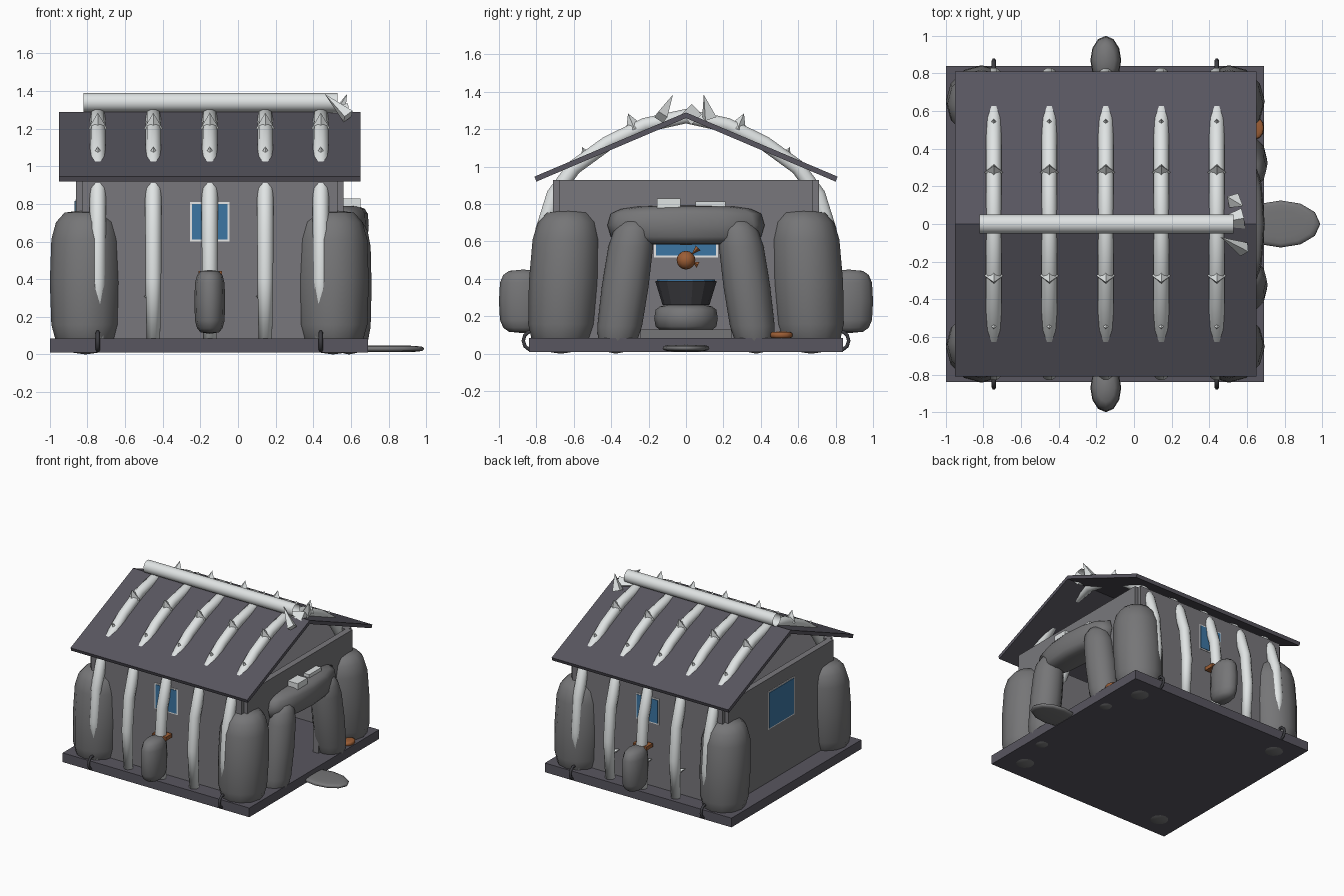
import bpy, bmesh, math
from mathutils import Vector, Matrix

if "Cube" in bpy.data.objects:
    bpy.data.objects.remove(bpy.data.objects["Cube"])


def mat(name, r, g, b):
    m = bpy.data.materials.new(name)
    m.diffuse_color = (r, g, b, 1)
    m.use_nodes = True
    m.node_tree.nodes["Principled BSDF"].inputs["Base Color"].default_value = m.diffuse_color
    return m


STONE = mat("boulder_grey", .18, .18, .185)
WALL = mat("wall_grey", .19, .187, .2)
SLATE = mat("slate", .098, .093, .115)
BONE = mat("bone", .74, .77, .77)
BLUE = mat("window_blue", .045, .18, .37)
WHITE = mat("frame_white", .9, .9, .9)
BROWN = mat("orange_brown", .33, .11, .035)
DARK = mat("dark_iron", .045, .045, .052)


def finish(name, bm, m, smooth=False):
    bmesh.ops.recalc_face_normals(bm, faces=bm.faces)
    me = bpy.data.meshes.new(name)
    bm.to_mesh(me)
    bm.free()
    me.materials.append(m)
    for p in me.polygons:
        p.use_smooth = smooth
    o = bpy.data.objects.new(name, me)
    bpy.context.collection.objects.link(o)
    return o


def box(name, x0, x1, y0, y1, z0, z1, m):
    bm = bmesh.new()
    bmesh.ops.create_cube(bm, size=1)
    for v in bm.verts:
        v.co = ((x0 + x1) / 2 + v.co.x * (x1 - x0), (y0 + y1) / 2 + v.co.y * (y1 - y0),
                (z0 + z1) / 2 + v.co.z * (z1 - z0))
    return finish(name, bm, m)


def boulder(name, c, h, m=STONE, p=.55, lean=(0, 0), seg=12, rings=8):
    """Squarish ellipsoid with half sizes h; top shifted by lean."""
    bm = bmesh.new()
    bmesh.ops.create_uvsphere(bm, u_segments=seg, v_segments=rings, radius=1)
    for v in bm.verts:
        x, y, z = v.co
        r = math.hypot(x, y)
        k = r ** (p - 1) if r > 1e-4 else 0
        z = math.copysign(abs(z) ** p, z)
        v.co = (c[0] + x * k * h[0] + lean[0] * z, c[1] + y * k * h[1] + lean[1] * z, c[2] + z * h[2])
    return finish(name, bm, m, True)


def cone(name, base, tip, r, m=BONE, sides=4, r2=0):
    base, tip = Vector(base), Vector(tip)
    d = tip - base
    bm = bmesh.new()
    bmesh.ops.create_cone(bm, cap_ends=True, segments=sides, radius1=r, radius2=r2, depth=d.length,
                          matrix=Matrix.Translation((base + tip) / 2) @ d.to_track_quat('Z', 'Y').to_matrix().to_4x4())
    return finish(name, bm, m)


def tube(name, path, m, sides=10, closed=False):
    """Sweep a ring along (x, y, z, radius) points lying in a plane of constant x."""
    bm = bmesh.new()
    rings = []
    n = len(path)
    for i, (x, y, z, r) in enumerate(path):
        a = path[(i - 1) % n] if closed else path[max(i - 1, 0)]
        b = path[(i + 1) % n] if closed else path[min(i + 1, n - 1)]
        t = Vector((0, b[1] - a[1], b[2] - a[2])).normalized()
        side = Vector((1, 0, 0))
        up = side.cross(t)
        rings.append([bm.verts.new(Vector((x, y, z)) + r * (math.cos(w) * side + math.sin(w) * up))
                      for w in (2 * math.pi * k / sides for k in range(sides))])
    for i in range(n if closed else n - 1):
        A, B = rings[i], rings[(i + 1) % n]
        for k in range(sides):
            bm.faces.new((A[k], A[(k + 1) % sides], B[(k + 1) % sides], B[k]))
    if not closed:
        bm.faces.new(rings[0])
        bm.faces.new(rings[-1])
    return finish(name, bm, m, True)


# base slab
box("base_slab", -1, .69, -.84, .84, .01, .085, SLATE)

# walls: long sides, back, and doorway front made of three pieces
for s in (-1, 1):
    box("side_wall", -.83, .53, *sorted((s * .66, s * .71)), .08, .93, WALL)
    box("door_wall", .51, .56, *sorted((s * .24, s * .68)), .08, .93, WALL)
box("door_header", .51, .56, -.24, .24, .66, .93, WALL)
box("back_wall", -.86, -.81, -.68, .68, .08, .93, WALL)

# windows: white frame plate with blue pane; back one shows on both faces
for s in (-1, 1):
    box("window_frame", -.255, -.045, *sorted((s * .705, s * .714)), .6, .81, WHITE)
    box("window_pane", -.245, -.055, *sorted((s * .71, s * .718)), .61, .8, BLUE)
for x, d in ((-.86, -1), (-.81, 1)):
    box("back_window_frame", *sorted((x, x + d * .004)), -.17, .17, .515, .825, WHITE)
    box("back_window_pane", *sorted((x, x + d * .008)), -.16, .16, .525, .815, BLUE)

# roof slopes
for s in (-1, 1):
    bm = bmesh.new()
    prof = [(0, 1.29), (.81, .947), (.8, .92), (0, 1.26)]
    ends = [[bm.verts.new((x, s * y, z)) for y, z in prof] for x in (-.95, .65)]
    for e in ends:
        bm.faces.new(e)
    for k in range(4):
        bm.faces.new((ends[0][k], ends[0][(k + 1) % 4], ends[1][(k + 1) % 4], ends[1][k]))
    finish("roof_slope", bm, SLATE)

# rib arches with barbs
half = [(.775, .08, .036), (.79, .4, .042), (.765, .66, .043), (.705, .85, .043), (.6, .995, .042),
        (.42, 1.125, .041), (.22, 1.222, .041)]
arch = [(-y, z, r) for y, z, r in half] + [(0, 1.27, .041)] + half[::-1]
for x in (-.745, -.45, -.15, .145, .44):
    tube("rib", [(x, *p) for p in arch], BONE)
    for s in (-1, 1):
        cone("rib_barb_upper", (x, s * .275, 1.2), (x, s * .31, 1.285), .05)
        cone("rib_barb_lower", (x, s * .53, 1.05), (x, s * .555, 1.105), .035)
        cone("rib_barb_wall", (x, s * .76, .29), (x - .05, s * .72, .31), .03)

# ridge beam: open tube along x
bm = bmesh.new()
bmesh.ops.create_cone(bm, cap_ends=False, segments=16, radius1=.05, radius2=.05, depth=1.35,
                      matrix=Matrix.Translation((-.147, 0, 1.34)) @ Matrix.Rotation(math.pi / 2, 4, 'Y'))
finish("ridge_beam", bm, BONE, True)

# horned ornament at the front end of the beam
cone("horn_left", (.585, -.135, 1.265), (.46, -.07, 1.385), .04)
cone("horn_right", (.53, .125, 1.265), (.58, .095, 1.385), .045)
cone("ornament_head", (.58, .03, 1.28), (.47, .01, 1.29), .055, r2=.025)

# corner boulders
for s in (-1, 1):
    for x in (-.81, .505):
        boulder("corner_boulder", (x, s * .65, .385), (.19, .19, .385), lean=(0, -s * .02))
    # doorway posts and side rocks with orange caps
    boulder("door_post", (.59, s * .325, .36), (.12, .125, .36), lean=(0, -s * .05))
    boulder("side_rock", (-.15, s * .87, .28), (.082, .13, .17))
    box("rock_cap", -.21, -.085, *sorted((s * .73, s * .81)), .415, .445, BROWN)

# lintel: boulder lying along y, with bones on top
boulder("lintel", (.57, 0, .687), (.125, .42, .105))
o = box("lintel_bone", .56, .65, -.155, -.03, .78, .83, BONE)
o = box("lintel_bone_small", .54, .61, .05, .21, .775, .815, BONE)

# doorstep and orange disc
boulder("doorstep", (.78, 0, .03), (.21, .125, .018))
boulder("orange_disc", (.645, .51, .1), (.045, .06, .018), BROWN)

# tether rings at the slab edge
for x in (-.745, .44):
    for s in (-1, 1):
        tube("tether_ring", [(x, s * .825 + .045 * math.cos(a), .07 + .05 * math.sin(a), .011)
                             for a in (2 * math.pi * k / 10 for k in range(10))], DARK, 6, True)

# hearth, cauldron with water, hanging fruit
box("hearth_slab", -.4, .1, -.25, .25, .08, .13, STONE)
boulder("hearth_stone", (-.15, 0, .19), (.17, .17, .075))
cone("cauldron", (-.15, 0, .26), (-.15, 0, .39), .125, DARK, 14, .165)
cone("water", (-.15, 0, .385), (-.15, 0, .398), .155, BLUE, 14, .155)
boulder("hanging_ball", (-.15, 0, .5), (.05, .05, .05), BROWN, p=1)
cone("ball_fin_upper", (-.15, .065, .565), (-.15, .03, .53), .018, BROWN)
cone("ball_fin_lower", (-.15, .065, .475), (-.15, .035, .49), .018, BROWN)
